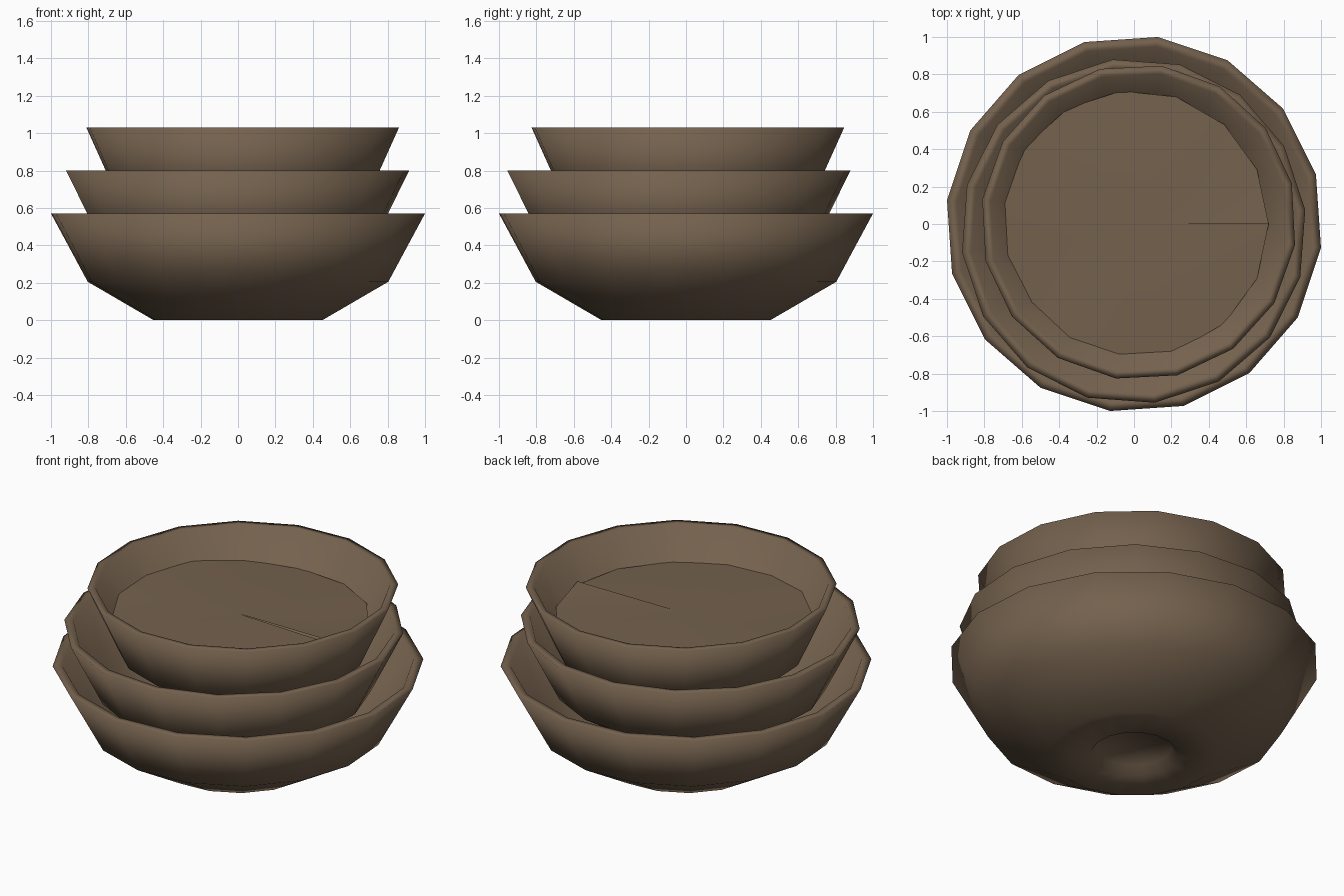
import bpy, bmesh, math, random

if "Cube" in bpy.data.objects:
    bpy.data.objects.remove(bpy.data.objects["Cube"])

random.seed(4)
clay = bpy.data.materials.new("brown_clay")
clay.diffuse_color = (0.175, 0.12, 0.075, 1)
clay.use_nodes = True
clay.node_tree.nodes["Principled BSDF"].inputs["Base Color"].default_value = clay.diffuse_color


def finish(bm, name):
    bmesh.ops.recalc_face_normals(bm, faces=bm.faces)
    for f in bm.faces:
        f.smooth = True
    me = bpy.data.meshes.new(name)
    bm.to_mesh(me)
    bm.free()
    me.materials.append(clay)
    ob = bpy.data.objects.new(name, me)
    bpy.context.collection.objects.link(ob)
    return ob


# Bowl section (radius, height): recessed foot, outer wall, rim, inner wall, floor
PROFILE = [(0.21, 0.05), (0.235, 0.0), (0.455, 0.0), (0.81, 0.205), (1.008, 0.57),
           (0.955, 0.57), (0.76, 0.225), (0.43, 0.08)]
SIDES = 16


def bowl(name, x, y, z, scale, turn):
    bm = bmesh.new()
    rings = []
    for r, h in PROFILE:
        ring = []
        for i in range(SIDES):
            a = math.radians(turn) + math.tau * i / SIDES
            ring.append(bm.verts.new((x + r * scale * math.cos(a),
                                      y + r * scale * math.sin(a), z + h)))
        rings.append(ring)
    for lo, hi in zip(rings, rings[1:]):
        for i in range(SIDES):
            j = (i + 1) % SIDES
            bm.faces.new((lo[i], lo[j], hi[j], hi[i]))
    bm.faces.new(rings[0])
    bm.faces.new(rings[-1])
    return finish(bm, name)


# Three nested bowls, each slightly smaller, shifted and turned
bowl("bottom_bowl", 0, 0, 0, 1.0, -7.3)
bowl("middle_bowl", -0.002, -0.038, 0.23, 0.917, 7.0)
bowl("top_bowl", 0.025, 0.01, 0.46, 0.838, -8.3)

# Uneven filling in the top bowl, with an open seam on the right
bm = bmesh.new()
centre = bm.verts.new((0, 0, 0.865))
edge = []
for i in range(16):
    a = math.tau * i / 15
    r = 0.715
    edge.append(bm.verts.new((0.005 + r * math.cos(a), r * math.sin(a),
                              0.855 + random.uniform(-0.018, 0.018))))
edge[0].co.z, edge[-1].co.z = 0.865, 0.845
for a, b in zip(edge, edge[1:]):
    bm.faces.new((centre, a, b))
finish(bm, "bowl_filling")
